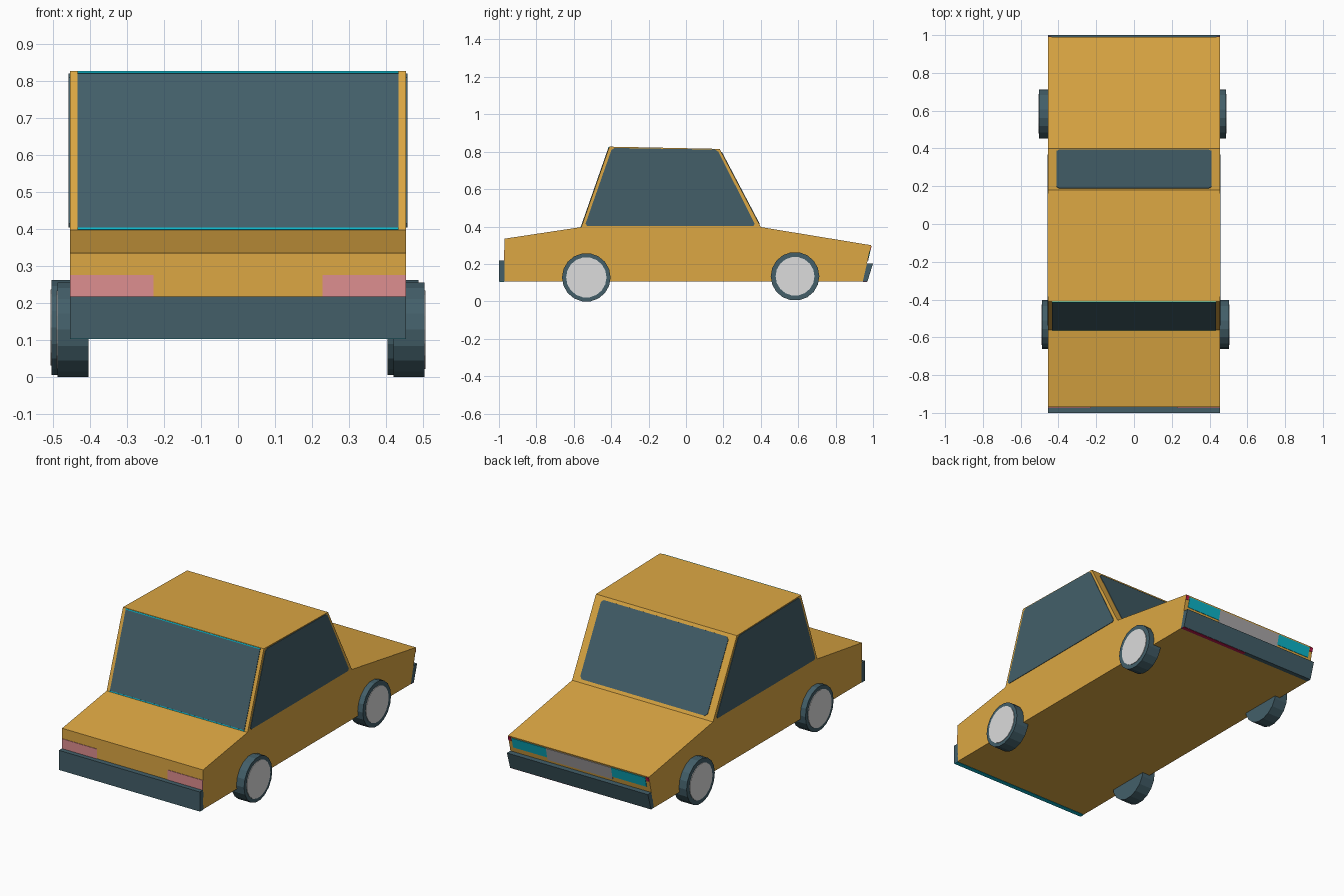
import bpy, bmesh, math
from mathutils import Vector, Matrix

if "Cube" in bpy.data.objects:
    bpy.data.objects.remove(bpy.data.objects["Cube"])


def mat(name, r, g, b):
    m = bpy.data.materials.new(name)
    lin = [((c / 255 + 0.055) / 1.055) ** 2.4 for c in (r, g, b)]
    m.diffuse_color = (*lin, 1)
    m.use_nodes = True
    m.node_tree.nodes["Principled BSDF"].inputs["Base Color"].default_value = m.diffuse_color
    return m


ORANGE = mat("orange paint", 220, 167, 67)
DARK = mat("dark slate", 67, 95, 105)
HUB = mat("light grey", 220, 220, 220)
GRILLE = mat("mid grey", 170, 167, 168)
PINK = mat("pink tail light", 222, 142, 144)
TEAL = mat("teal light", 12, 180, 200)
RED = mat("deep red", 190, 25, 75)


def finish(bm, name, material):
    bmesh.ops.recalc_face_normals(bm, faces=bm.faces)
    me = bpy.data.meshes.new(name)
    bm.to_mesh(me)
    bm.free()
    me.materials.append(material)
    ob = bpy.data.objects.new(name, me)
    bpy.context.collection.objects.link(ob)
    return ob


def prism(name, pts, vec, material):
    """Polygon of 3D points swept along a vector."""
    bm = bmesh.new()
    face = bm.faces.new([bm.verts.new(p) for p in pts])
    r = bmesh.ops.extrude_face_region(bm, geom=[face])
    verts = [v for v in r["geom"] if isinstance(v, bmesh.types.BMVert)]
    bmesh.ops.translate(bm, verts=verts, vec=vec)
    return finish(bm, name, material)


def across(name, profile, half, material):
    """Side profile (y, z) swept across the car."""
    return prism(name, [(-half, y, z) for y, z in profile], (2 * half, 0, 0), material)


def clip_corners(pts, d):
    out = []
    for i, p in enumerate(pts):
        for q in (pts[i - 1], pts[(i + 1) % len(pts)]):
            out.append(p + (q - p).normalized() * d)
    return out


def plate(name, pts, normal, material, clip=0.0, thick=0.003):
    """Thin painted plate lying on a surface."""
    pts = [Vector(p) for p in pts]
    if clip:
        pts = clip_corners(pts, clip)
    n = Vector(normal).normalized()
    prism(name, [p - n * 0.001 for p in pts], n * (thick + 0.001), material)


def edge_plate(name, a, b, x0, x1, t0, t1, material, clip=0.0, thick=0.003):
    """Plate on the body strip between profile points a and b."""
    a, b = Vector((0, *a)), Vector((0, *b))
    n = Vector((1, 0, 0)).cross(b - a)
    if n.y * (a.y + b.y) < 0:
        n.negate()
    pts = [Vector((x, 0, 0)) + a.lerp(b, t)
           for x, t in ((x0, t0), (x1, t0), (x1, t1), (x0, t1))]
    plate(name, pts, n, material, clip, thick)


# Body shell
W = 0.454
profile = [(-0.97, 0.105), (-0.97, 0.335), (-0.56, 0.397), (-0.41, 0.827),
           (0.18, 0.815), (0.40, 0.397), (0.99, 0.30), (0.945, 0.105)]
across("body", profile, W, ORANGE)

# Bumpers
across("flat_bumper", [(-1.0, 0.105), (-1.0, 0.218), (-0.968, 0.218), (-0.968, 0.105)], W, DARK)
across("slanted_bumper", [(0.943, 0.105), (0.965, 0.203), (1.0, 0.203), (0.97, 0.105)], W, DARK)
plate("flat_bumper_underside", [(-W, -0.998, 0.105), (W, -0.998, 0.105),
      (W, -0.972, 0.105), (-W, -0.972, 0.105)], (0, 0, -1), TEAL, thick=0.002)
plate("slanted_bumper_underside", [(0.01, 0.947, 0.105), (W, 0.947, 0.105),
      (W, 0.968, 0.105), (0.01, 0.968, 0.105)], (0, 0, -1), RED, thick=0.002)

# Sloping windows, with thin teal seals on the upright one
edge_plate("upright_window", profile[2], profile[3], -0.433, 0.433, 0.01, 0.985, DARK)
for t in (0.0, 0.982):
    edge_plate("window_seal", profile[2], profile[3], -0.433, 0.433, t, t + 0.013, TEAL, thick=0.004)
edge_plate("sloping_window", profile[5], profile[4], -0.41, 0.41, 0.04, 0.96, DARK, clip=0.014)

# Side windows
for s in (-1, 1):
    plate("side_window", [(s * W, y, z) for y, z in
          ((-0.541, 0.404), (-0.395, 0.82), (0.167, 0.811), (0.373, 0.404))],
          (s, 0, 0), DARK, clip=0.012)

# Lights and grille
nose = (profile[7], profile[6])
edge_plate("grille", *nose, -0.21, 0.21, 0.58, 0.96, GRILLE)
for s in (-1, 1):
    edge_plate("head_light", *nose, s * 0.21, s * 0.43, 0.66, 0.96, TEAL)
    edge_plate("corner_marker", *nose, s * 0.436, s * W, 0.86, 0.98, RED)
    edge_plate("tail_light", profile[0], profile[1], s * 0.228, s * W, 0.49, 0.74, PINK)


# Wheels with hub caps
def cylinder(name, x0, x1, y, z, r, sides, material):
    bm = bmesh.new()
    bmesh.ops.create_cone(bm, cap_ends=True, segments=sides, radius1=r, radius2=r,
                          depth=abs(x1 - x0),
                          matrix=Matrix.Translation(((x0 + x1) / 2, y, z))
                          @ Matrix.Rotation(math.pi / 2, 4, 'Y'))
    finish(bm, name, material)


for y, z, shift, hub in ((-0.533, 0.128, 0.008, 0.108), (0.583, 0.134, -0.008, 0.104)):
    for s in (-1, 1):
        outer = s * 0.495 + shift
        cylinder("wheel", outer - s * 0.083, outer, y, z, 0.13, 18, DARK)
        cylinder("hub_cap", outer - s * 0.002, outer + s * 0.003, y, z, hub, 18, HUB)
